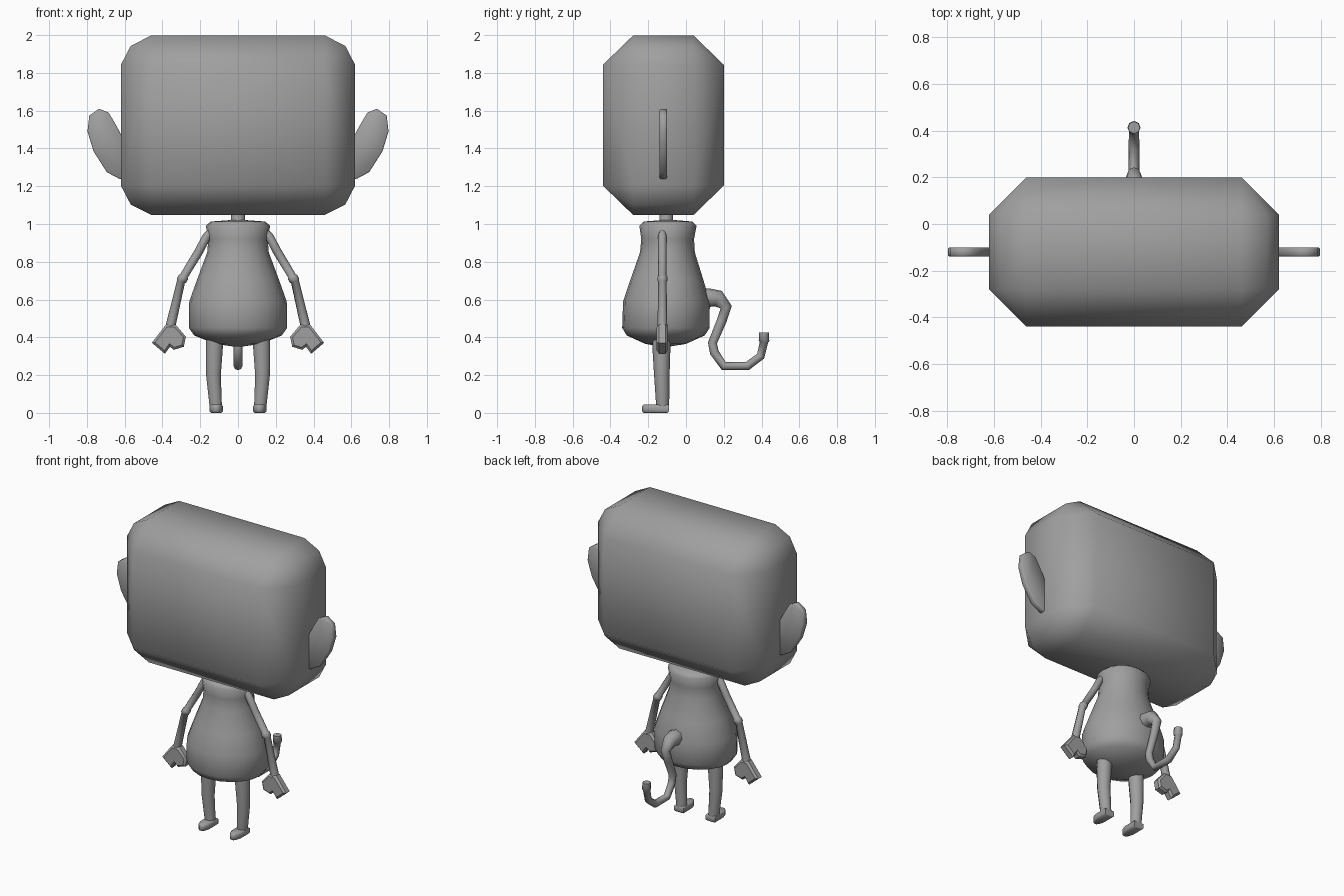
import bpy, bmesh
from math import sin, cos, pi, radians
from mathutils import Vector

cube = bpy.data.objects.get("Cube")
if cube:
    bpy.data.objects.remove(cube, do_unlink=True)

grey = bpy.data.materials.new("plain grey")
grey.use_nodes = True
COLOUR = (0.35, 0.35, 0.35, 1)
grey.diffuse_color = COLOUR
bsdf = next(n for n in grey.node_tree.nodes if n.type == 'BSDF_PRINCIPLED')
bsdf.inputs["Base Color"].default_value = COLOUR


def finish(bm, name, angle=180):
    """Turn a bmesh into a smooth shaded object."""
    bmesh.ops.recalc_face_normals(bm, faces=bm.faces)
    mesh = bpy.data.meshes.new(name)
    bm.to_mesh(mesh)
    bm.free()
    mesh.materials.append(grey)
    obj = bpy.data.objects.new(name, mesh)
    bpy.context.collection.objects.link(obj)
    bpy.ops.object.select_all(action='DESELECT')
    obj.select_set(True)
    bpy.context.view_layer.objects.active = obj
    bpy.ops.object.shade_smooth_by_angle(angle=radians(angle))
    return obj


def loft(name, path, radii, normal, sides=10, squash=1.0, level=False, angle=80):
    """Rings along a flat path; normal is the normal of the path's plane."""
    bm = bmesh.new()
    pts = [Vector(p) for p in path]
    normal = Vector(normal)
    rings = []
    for i, (p, r) in enumerate(zip(pts, radii)):
        ahead, behind = pts[min(i + 1, len(pts) - 1)], pts[max(i - 1, 0)]
        t = (ahead - p).normalized() + (p - behind).normalized()
        if level:
            t = Vector((0, 0, 1))
        across = normal.cross(t).normalized()
        rings.append([bm.verts.new(p + normal * (r * cos(2 * pi * k / sides))
                                   + across * (r * squash * sin(2 * pi * k / sides)))
                      for k in range(sides)])
    for a, b in zip(rings, rings[1:]):
        for k in range(sides):
            j = (k + 1) % sides
            bm.faces.new((a[k], a[j], b[j], b[k]))
    bm.faces.new(rings[0])
    bm.faces.new(rings[-1])
    return finish(bm, name, angle)


def prism(name, outline, place, low, high, bevel, angle):
    """Extrude a 2D outline; place(u, v, d) gives the position in space."""
    bm = bmesh.new()
    a = [bm.verts.new(place(u, v, low)) for u, v in outline]
    b = [bm.verts.new(place(u, v, high)) for u, v in outline]
    caps = [bm.faces.new(a), bm.faces.new(b)]
    for k in range(len(a)):
        j = (k + 1) % len(a)
        bm.faces.new((a[k], a[j], b[j], b[k]))
    if bevel:
        rim = list({e for f in caps for e in f.edges})
        bmesh.ops.recalc_face_normals(bm, faces=bm.faces)
        bmesh.ops.bevel(bm, geom=rim, offset=bevel, segments=1, affect='EDGES')
    return finish(bm, name, angle)


# Head: rounded middle band with chamfered front and back
bm = bmesh.new()
for sx in (-1, 1):
    for sz in (-1, 1):
        for y in (-0.28, 0.04):
            for x, z in ((0.46, 0.475), (0.568, 0.42), (0.62, 0.32)):
                bm.verts.new((sx * x, y, 1.523 + sz * z))
        for y in (-0.44, 0.2):
            bm.verts.new((sx * 0.46, y, 1.523 + sz * 0.32))
bmesh.ops.convex_hull(bm, input=bm.verts)
bmesh.ops.dissolve_limit(bm, angle_limit=0.02, verts=bm.verts, edges=bm.edges)
finish(bm, "head")

# Neck and torso
loft("neck", [(0, -0.105, 0.99), (0, -0.105, 1.02), (0, -0.105, 1.07)],
     [0.05, 0.038, 0.036], (1, 0, 0), level=True)
profile = [(0.05, 1.02), (0.145, 1.013), (0.17, 0.99), (0.157, 0.92), (0.163, 0.85),
           (0.215, 0.71), (0.258, 0.59), (0.26, 0.45), (0.232, 0.41), (0.12, 0.365), (0.03, 0.352)]
loft("torso", [(0, -0.095 - 0.02 * (1.02 - z), z) for r, z in profile],
     [r for r, z in profile], (1, 0, 0), sides=20, squash=0.89, level=True, angle=180)

# Tail
tail = [(0.04, 0.60), (0.12, 0.61), (0.17, 0.605), (0.213, 0.56), (0.19, 0.49), (0.14, 0.37),
        (0.15, 0.32), (0.2, 0.248), (0.325, 0.248), (0.395, 0.3), (0.413, 0.375),
        (0.413, 0.38), (0.413, 0.425)]
loft("tail", [(0, y, z) for y, z in tail],
     [0.05, 0.05, 0.045, 0.03, 0.026, 0.024, 0.024, 0.023, 0.023, 0.022, 0.022, 0.028, 0.026],
     (1, 0, 0), sides=8)

ear = [(0.6, 1.235), (0.63, 1.24), (0.695, 1.275), (0.765, 1.385), (0.797, 1.49), (0.787, 1.575),
       (0.735, 1.61), (0.685, 1.59), (0.655, 1.54), (0.6, 1.44)]
hand = [(0.382, 0.467), (0.33, 0.467), (0.276, 0.403), (0.287, 0.35), (0.34, 0.334),
        (0.36, 0.35), (0.387, 0.313), (0.456, 0.371)]
foot = [(0.035, -0.09), (0.035, -0.18), (0.024, -0.215), (0.01, -0.232)]
foot += [(-x, y) for x, y in reversed(foot)]

for side, s in (("left", 1), ("right", -1)):
    prism(side + "_ear", ear, lambda u, v, d: (s * u, d, v), -0.14, -0.1, 0.006, 80)
    prism(side + "_hand", hand, lambda u, v, d: (s * u, d, v), -0.155, -0.097, 0.012, 40)
    prism(side + "_foot", foot, lambda u, v, d: (s * (0.115 + u), v, d), 0, 0.045, 0.008, 50)

    # Arm with a small elbow ring
    arm = [(0.14, 0.965), (0.165, 0.935), (0.21, 0.85), (0.286, 0.725), (0.288, 0.72),
           (0.3, 0.7), (0.302, 0.695), (0.358, 0.455)]
    loft(side + "_arm", [(s * x, -0.125, z) for x, z in arm],
         [0.016, 0.023, 0.023, 0.022, 0.027, 0.027, 0.022, 0.026], (0, 1, 0), sides=8)

    # Leg bowed slightly outward
    leg = [(0.122, -0.13, 0.42), (0.126, -0.13, 0.33), (0.13, -0.128, 0.2),
           (0.119, -0.124, 0.05), (0.115, -0.123, 0.01)]
    loft(side + "_leg", [(s * x, y, z) for x, y, z in leg],
         [0.05, 0.047, 0.041, 0.035, 0.033], (0, 1, 0), sides=10, level=True)
